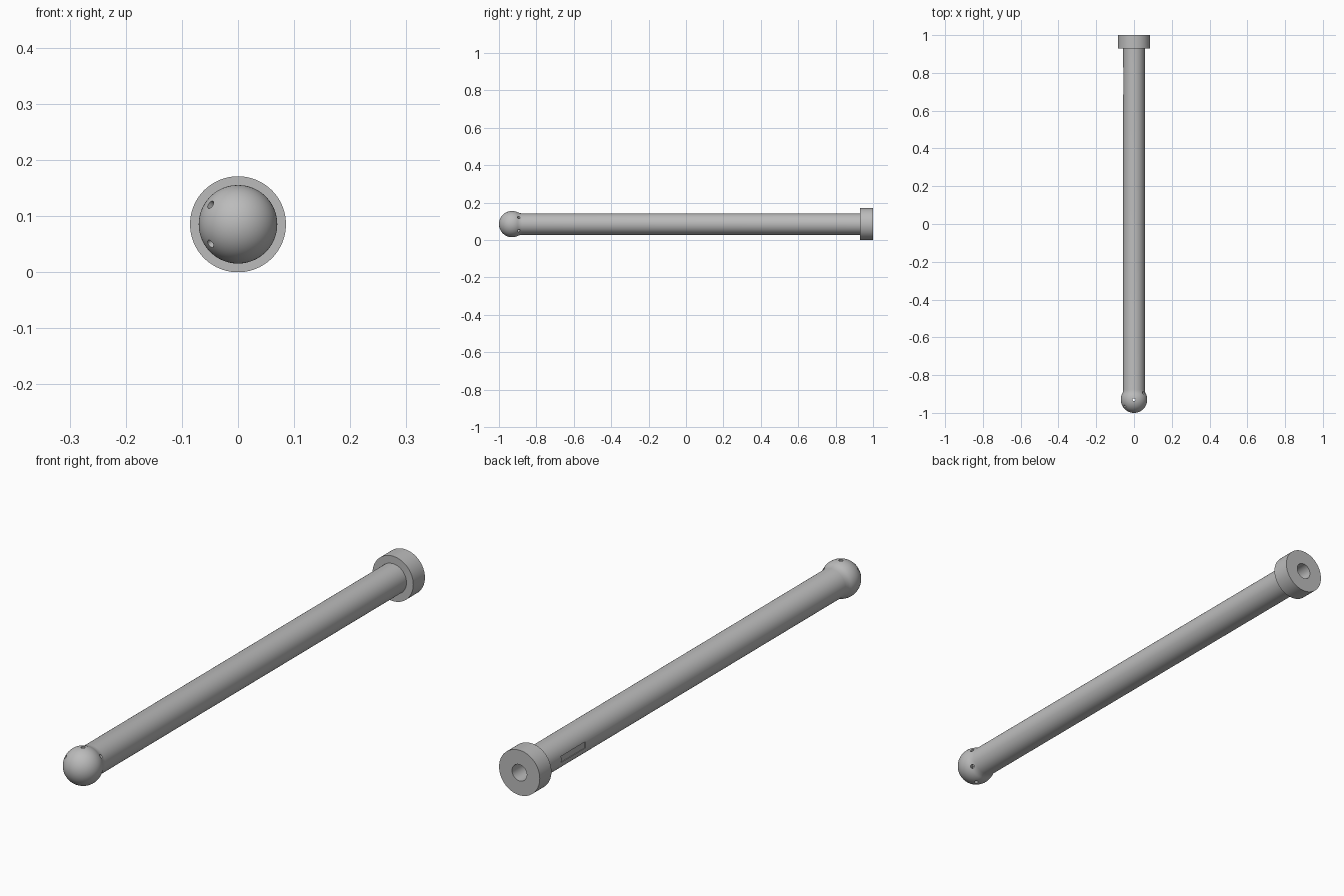
import bpy, bmesh
from math import sin, cos, pi, radians
from mathutils import Vector, Matrix

AXIS_Z = 0.0855
BALL_Y, BALL_R = -0.93, 0.07
PIPE_R, FLANGE_R, BORE_R = 0.057, 0.0855, 0.031

cube = bpy.data.objects.get("Cube")
if cube:
    bpy.data.objects.remove(cube, do_unlink=True)

steel = bpy.data.materials.new("grey steel")
steel.use_nodes = True
colour = (0.5, 0.5, 0.5, 1)
steel.diffuse_color = colour
steel.node_tree.nodes["Principled BSDF"].inputs["Base Color"].default_value = colour


def add_object(name, bm):
    mesh = bpy.data.meshes.new(name)
    bm.to_mesh(mesh)
    bm.free()
    mesh.materials.append(steel)
    obj = bpy.data.objects.new(name, mesh)
    bpy.context.collection.objects.link(obj)
    return obj


def lathe(name, profile, steps=96):
    """Turn (radius, y) points around the long axis."""
    bm = bmesh.new()
    verts = [bm.verts.new((r, y, AXIS_Z)) for r, y in profile]
    edges = [bm.edges.new(pair) for pair in zip(verts, verts[1:])]
    bmesh.ops.spin(bm, geom=verts + edges, cent=(0, 0, AXIS_Z), axis=(0, 1, 0),
                   angle=2 * pi, steps=steps, use_duplicate=False)
    bmesh.ops.remove_doubles(bm, verts=bm.verts, dist=1e-5)
    bmesh.ops.recalc_face_normals(bm, faces=bm.faces)
    return add_object(name, bm)


def cut(target, cutter):
    mod = target.modifiers.new("cut", "BOOLEAN")
    mod.operation = "DIFFERENCE"
    mod.solver = "EXACT"
    mod.object = cutter
    bpy.context.view_layer.objects.active = target
    bpy.ops.object.modifier_apply(modifier=mod.name)
    bpy.data.objects.remove(cutter, do_unlink=True)


# Ball tip, blended neck, pipe, end flange and blind bore in one turned profile
ball_end = radians(118)
profile = [(BALL_R * sin(a), BALL_Y - BALL_R * cos(a))
           for a in (ball_end * i / 26 for i in range(27))]
profile += [(0.0588, -0.889), (PIPE_R, -0.877),
            (PIPE_R, 0.93), (FLANGE_R, 0.93), (FLANGE_R, 1.0),
            (BORE_R, 1.0), (BORE_R, BALL_Y), (0, BALL_Y)]
tube = lathe("ball_ended_tube", profile)

# Three small cross holes through the ball, fanned 60 degrees apart
heading = radians(36)
for elevation in (30, 90, 150):
    e = radians(elevation)
    direction = Vector((cos(e) * cos(heading), cos(e) * sin(heading), sin(e)))
    bm = bmesh.new()
    turn = direction.to_track_quat("Z", "Y").to_matrix().to_4x4()
    bmesh.ops.create_cone(bm, cap_ends=True, segments=24, radius1=0.0075, radius2=0.0075,
                          depth=0.2, matrix=Matrix.Translation((0, BALL_Y, AXIS_Z)) @ turn)
    cut(tube, add_object("hole_cutter", bm))

# Shallow slot on the side of the pipe near the flange
bm = bmesh.new()
bmesh.ops.create_cube(bm, size=1, matrix=Matrix.Translation((-0.063, 0.757, AXIS_Z))
                      @ Matrix.Diagonal((0.02, 0.145, 0.024, 1)))
cut(tube, add_object("slot_cutter", bm))

bpy.ops.object.select_all(action="DESELECT")
tube.select_set(True)
bpy.context.view_layer.objects.active = tube
bpy.ops.object.shade_smooth_by_angle(angle=radians(30))
